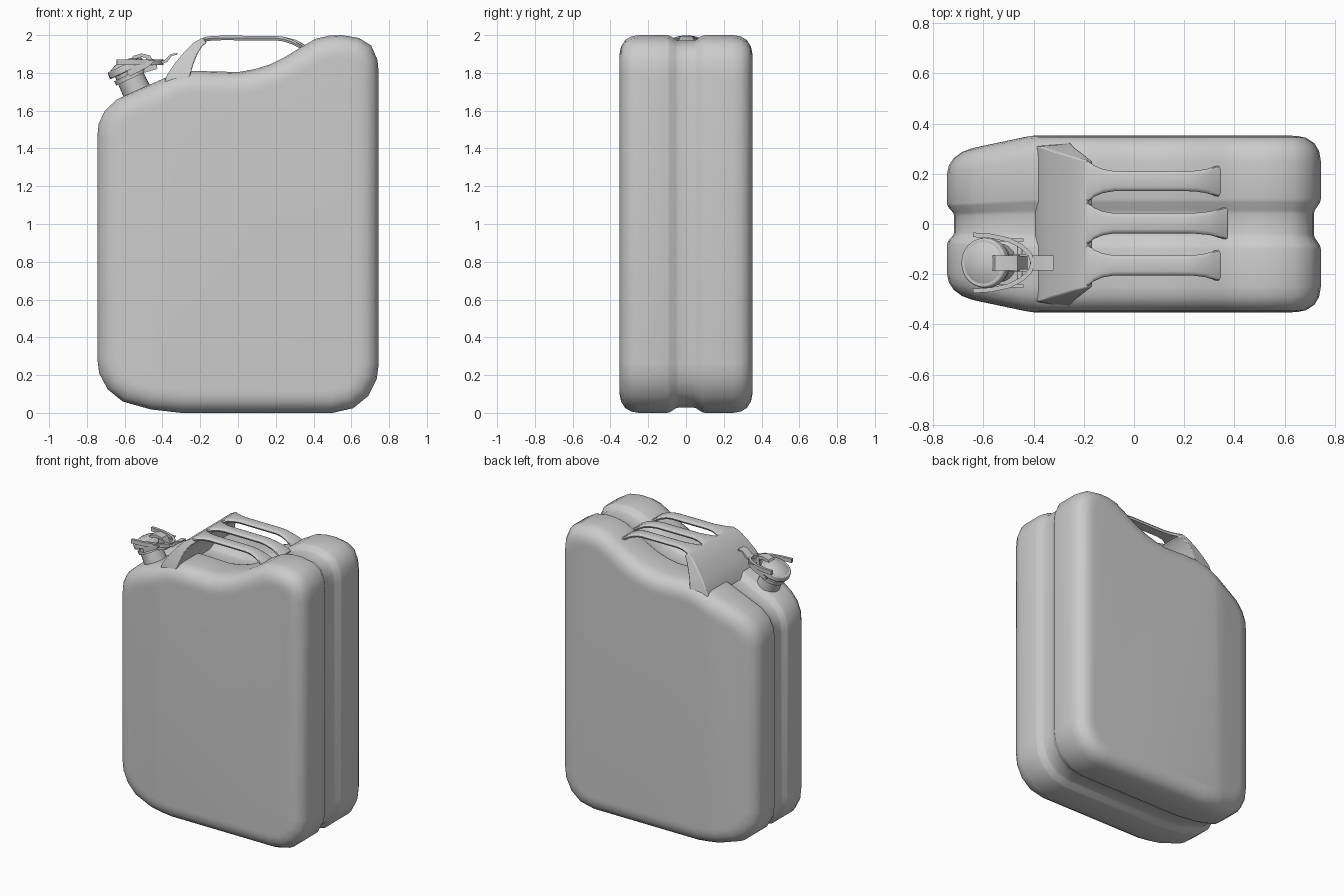
import bpy, bmesh, math
from mathutils import Vector

if "Cube" in bpy.data.objects:
    bpy.data.objects.remove(bpy.data.objects["Cube"])

TILT = math.radians(-25)   # spout leans away from the handle
SY = -0.155                # spout centre line in y


def finish(ob, angle=40, bevel=0):
    if bevel:
        m = ob.modifiers.new("bevel", 'BEVEL')
        m.width, m.segments, m.limit_method = bevel, 2, 'ANGLE'
    bpy.ops.object.select_all(action='DESELECT')
    bpy.context.view_layer.objects.active = ob
    ob.select_set(True)
    bpy.ops.object.shade_smooth_by_angle(angle=math.radians(angle))
    return ob


def loft_bm(rings):
    bm = bmesh.new()
    vs = [[bm.verts.new(p) for p in r] for r in rings]
    n = len(rings[0])
    for a, b in zip(vs, vs[1:]):
        for i in range(n):
            j = (i + 1) % n
            bm.faces.new((a[i], a[j], b[j], b[i]))
    bm.faces.new(vs[0])
    bm.faces.new(vs[-1])
    bmesh.ops.recalc_face_normals(bm, faces=bm.faces)
    return bm


def to_object(name, bm, **kw):
    me = bpy.data.meshes.new(name)
    bm.to_mesh(me)
    bm.free()
    ob = bpy.data.objects.new(name, me)
    bpy.context.collection.objects.link(ob)
    return finish(ob, **kw)


def loft(name, rings, **kw):
    return to_object(name, loft_bm(rings), **kw)


def plate(name, profile, y0, y1, **kw):
    return loft(name, [[(x, y, z) for x, z in profile] for y in (y0, y1)], **kw)


def cyl(name, loc, r1, r2, depth, rot, n=20, bevel=0):
    bpy.ops.mesh.primitive_cone_add(vertices=n, radius1=r1, radius2=r2, depth=depth,
                                    location=loc, rotation=rot)
    ob = bpy.context.object
    ob.name = name
    return finish(ob, bevel=bevel)


def inset(pts, d):
    out = []
    for i, p in enumerate(pts):
        p = Vector(p)
        a = (p - Vector(pts[i - 1])).normalized()
        b = (Vector(pts[(i + 1) % len(pts)]) - p).normalized()
        na, nb = Vector((-a.y, a.x)), Vector((-b.y, b.x))
        m = (na + nb).normalized()
        out.append(p + m * d / m.dot(na))
    return out


# Can body: side outline stacked across the thickness, with a centre groove
outline = [(-0.30, 0), (0.10, 0), (0.50, 0), (0.61, 0.025), (0.69, 0.09), (0.735, 0.18),
           (0.745, 0.26), (0.745, 1.80), (0.738, 1.87), (0.705, 1.945), (0.64, 1.985),
           (0.55, 2.0), (0.48, 1.997), (0.41, 1.98), (0.34, 1.94), (0.25, 1.885),
           (0.17, 1.845), (0.09, 1.82), (0.0, 1.804), (-0.12, 1.808), (-0.25, 1.81),
           (-0.35, 1.79), (-0.45, 1.745), (-0.54, 1.705), (-0.64, 1.66), (-0.705, 1.60),
           (-0.738, 1.53), (-0.745, 1.46), (-0.745, 0.29), (-0.735, 0.21), (-0.69, 0.125),
           (-0.61, 0.06), (-0.46, 0.018)]
half = [(0.352, 0.12), (0.351, 0.095), (0.344, 0.06), (0.322, 0.026), (0.29, 0.007),
        (0.25, 0.0), (0.10, 0.0), (0.085, 0.004), (0.055, 0.024), (0.04, 0.028)]
section = half + [(-y, d) for y, d in reversed(half)]
bm = loft_bm([[(p.x, y, p.y) for p in inset(outline, d)] for y, d in section])
for x in (-0.38, -0.46):
    bmesh.ops.bisect_plane(bm, geom=bm.verts[:] + bm.edges[:] + bm.faces[:],
                           plane_co=(x, 0, 0), plane_no=(1, 0, 0))
for v in bm.verts:         # spout end tapers in width
    v.co.y *= 1 - 0.6 * max(0, -0.41 - v.co.x)
to_object("can_body", bm, angle=50)

# Handle root: broad sloping plate with thick side legs
root = [(-0.395, 1.735, 0.31, -0.265, 1.735, 0.335),
        (-0.375, 1.79, 0.31, -0.25, 1.80, 0.32),
        (-0.335, 1.85, 0.295, -0.235, 1.85, 0.305),
        (-0.285, 1.91, 0.28, -0.215, 1.90, 0.29),
        (-0.235, 1.96, 0.265, -0.19, 1.94, 0.27),
        (-0.19, 1.985, 0.255, -0.165, 1.96, 0.25)]
loft("handle_root", [[(a, -wa, b), (a, wa, b), (c, wc, d), (c, -wc, d)]
                     for a, b, wa, c, d, wc in root], bevel=0.006)

# Three grip bars, flared where they meet the root and the can
bar = [(-0.21, 1.969, 0.088), (-0.185, 1.986, 0.085), (-0.16, 1.993, 0.063),
       (-0.125, 1.996, 0.048), (-0.08, 1.997, 0.04), (0.20, 1.996, 0.04),
       (0.24, 1.991, 0.041), (0.285, 1.976, 0.047), (0.32, 1.958, 0.058), (0.355, 1.935, 0.066)]
for name, yc in (("front", -0.165), ("middle", 0.003), ("back", 0.171)):
    stretch = 0.018 if name == "middle" else 0
    rings = []
    for x, z, w in bar:
        x += stretch * (x > 0.25)
        rings.append([(x, yc + sy, z + sz) for sy, sz in (
            (-w, -0.012), (-w + 0.005, -0.004), (-w + 0.016, 0), (w - 0.016, 0),
            (w - 0.005, -0.004), (w, -0.012), (w - 0.006, -0.024), (-w + 0.006, -0.024))])
    loft("grip_bar_" + name, rings)

# Spout neck and cap
rot = (0, TILT, 0)
axis = Vector((math.sin(TILT), 0, math.cos(TILT)))
base = Vector((-0.53, SY, 1.69))
cyl("spout_neck", base + axis * 0.05, 0.078, 0.072, 0.18, rot)
cyl("neck_collar", base + axis * 0.10, 0.086, 0.086, 0.025, rot)
cyl("spout_cap", base + axis * 0.150, 0.102, 0.098, 0.038, rot, n=24, bevel=0.006)
cyl("cap_dome", base + axis * 0.178, 0.085, 0.045, 0.02, rot)

# Latch strap over the cap, hinge lugs and pins
plate("latch_strap", [(-0.57, 1.865), (-0.555, 1.89), (-0.51, 1.903), (-0.465, 1.892),
                      (-0.425, 1.825), (-0.44, 1.818), (-0.475, 1.875), (-0.51, 1.885)],
      SY - 0.03, SY + 0.03)
for side, s in (("front", -1), ("back", 1)):
    y = SY + s * 0.092
    plate("hinge_link_" + side, [(-0.59, 1.79), (-0.565, 1.785), (-0.47, 1.835), (-0.44, 1.865),
                                 (-0.50, 1.865), (-0.585, 1.82)], y - 0.006, y + 0.006)
    y = SY + s * 0.03
    plate("latch_lug_" + side, [(-0.50, 1.80), (-0.43, 1.82), (-0.425, 1.865), (-0.485, 1.885)],
          y - 0.005, y + 0.005)
cyl("hinge_pin", (-0.572, SY, 1.803), 0.013, 0.013, 0.205, (math.pi / 2, 0, 0), n=12)
cyl("latch_pin", (-0.455, SY, 1.85), 0.011, 0.011, 0.14, (math.pi / 2, 0, 0), n=12)

# Lever: bowed flat frame ending in a thumb tab
arm = [(-0.642, 0.112), (-0.57, 0.107), (-0.50, 0.092), (-0.45, 0.067), (-0.415, 0.035)]
path = arm + [(-0.403, 0)] + [(x, -y) for x, y in reversed(arm)]
rings = []
for i, (x, y) in enumerate(path):
    p, q = Vector(path[max(i - 1, 0)]), Vector(path[min(i + 1, len(path) - 1)])
    t = (q - p).normalized()
    n = Vector((-t.y, t.x)) * 0.009
    z = 1.857
    rings.append([(x + k * n.x, SY + y + k * n.y, z + h)
                  for k, h in ((-1, -0.014), (1, -0.014), (1, 0.014), (-1, 0.014))])
loft("lever_frame", rings)
plate("lever_tab", [(-0.415, 1.845), (-0.375, 1.857), (-0.35, 1.89), (-0.32, 1.897),
                    (-0.32, 1.905), (-0.355, 1.90), (-0.385, 1.87), (-0.415, 1.86)],
      SY - 0.03, SY + 0.03)
